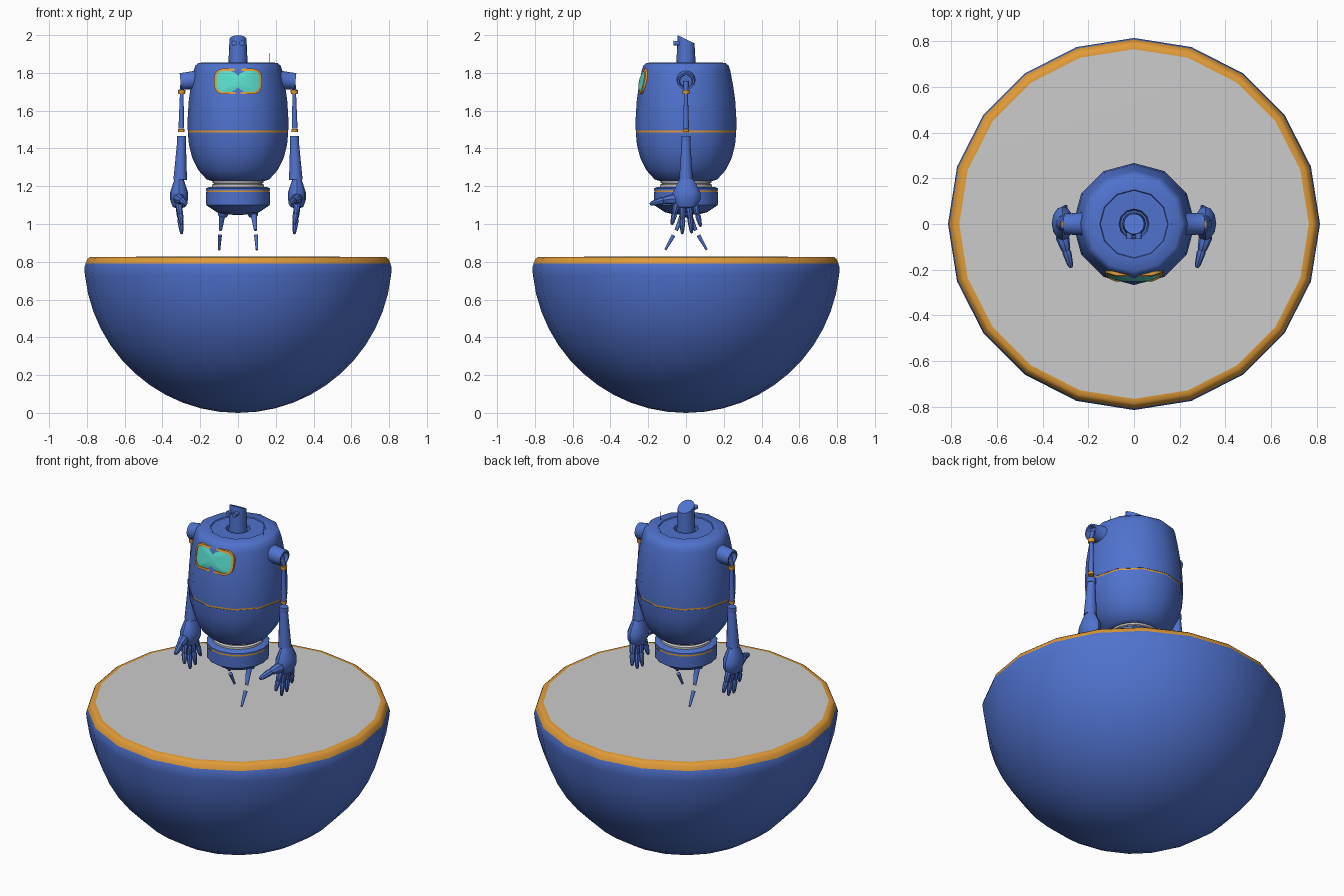
import bpy, bmesh
from math import sin, cos, pi, radians, sqrt
from mathutils import Vector, Matrix

if "Cube" in bpy.data.objects:
    bpy.data.objects.remove(bpy.data.objects["Cube"])


def material(name, rgb):
    m = bpy.data.materials.new(name)
    m.diffuse_color = (*rgb, 1)
    m.use_nodes = True
    m.node_tree.nodes["Principled BSDF"].inputs["Base Color"].default_value = m.diffuse_color
    return m


BLUE = material("blue_paint", (0.08, 0.17, 0.62))
ORANGE = material("orange_trim", (0.75, 0.33, 0.04))
TEAL = material("teal_glass", (0.10, 0.72, 0.60))


def finish(name, bm, mat):
    bmesh.ops.recalc_face_normals(bm, faces=bm.faces)
    me = bpy.data.meshes.new(name)
    bm.to_mesh(me)
    bm.free()
    ob = bpy.data.objects.new(name, me)
    bpy.context.collection.objects.link(ob)
    if mat:
        me.materials.append(mat)
    return ob


def lathe(name, profile, mat, sides=12, matrix=None):
    """Spin a (radius, height) profile about z."""
    bm = bmesh.new()
    rings = []
    for r, z in profile:
        n = sides if r > 1e-5 else 1
        rings.append([bm.verts.new((r * cos(2 * pi * i / sides), r * sin(2 * pi * i / sides), z))
                      for i in range(n)])
    for a, b in zip(rings, rings[1:]):
        for i in range(sides):
            quad = [a[i % len(a)], a[(i + 1) % len(a)], b[(i + 1) % len(b)], b[i % len(b)]]
            face = list(dict.fromkeys(quad))
            if len(face) > 2:
                bm.faces.new(face)
    if matrix:
        bm.transform(matrix)
    return finish(name, bm, mat)


def aim(p, q):
    p, q = Vector(p), Vector(q)
    return Matrix.Translation(p) @ (q - p).to_track_quat('Z', 'Y').to_matrix().to_4x4()


def rod(name, p, q, r1, r2, mat=BLUE, sides=10):
    length = (Vector(q) - Vector(p)).length
    return lathe(name, [(0, 0), (r1, 0), (r2, length), (0, length)], mat, sides, aim(p, q))


def capsule(name, p, q, r1, r2, sides=8):
    n = (Vector(q) - Vector(p)).length
    prof = [(0, 0), (r1 * .75, n * .05), (r1, n * .2), (r2, n * .82), (r2 * .6, n * .97), (0, n)]
    return lathe(name, prof, BLUE, sides, aim(p, q))


# Bowl base with trimmed rim and flat deck
R = 0.815
bowl = [(R * sin(radians(a)), R * (1 - cos(radians(a)))) for a in range(0, 85, 7)]
lathe("bowl", bowl + [(.814, .765), (.807, .79)], BLUE, 20)
lathe("bowl_rim", [(.807, .79), (.797, .815), (.785, .825), (.765, .826)], ORANGE, 20)
lathe("bowl_deck", [(.765, .826), (.4, .827), (0, .827)], None, 20)

# Barrel torso in two shells with an orange seam
UPPER = [(.266, 1.495), (.267, 1.55), (.261, 1.65), (.25, 1.73), (.235, 1.81), (.225, 1.84), (.208, 1.853)]
lathe("torso_lower", [(0, 1.485), (.266, 1.485), (.26, 1.42), (.242, 1.35), (.21, 1.285),
                      (.165, 1.235), (.14, 1.228), (0, 1.228)], BLUE)
lathe("torso_upper", [(0, 1.495)] + UPPER + [(.15, 1.856), (.147, 1.85), (.066, 1.85),
                                             (.06, 1.81), (0, 1.81)], BLUE)
lathe("torso_seam", [(.264, 1.484), (.264, 1.496)], ORANGE)

# Waist and pelvis
lathe("waist", [(.12, 1.235), (.135, 1.23), (.135, 1.218), (.125, 1.214), (.137, 1.208), (.137, 1.19)], None, 20)
lathe("pelvis_upper", [(0, 1.195), (.15, 1.197), (.17, 1.188), (.17, 1.178)], BLUE, 16)
lathe("pelvis_band", [(.167, 1.18), (.167, 1.168)], ORANGE, 16)
lathe("pelvis_lower", [(.17, 1.17), (.168, 1.10), (.112, 1.062), (.06, 1.05), (0, 1.048)], BLUE, 16)

# Periscope head with slanted top and two eyes
head = lathe("head", [(.052, 1.80), (.05, 1.87), (.045, 1.95), (0, 1.95)], BLUE, 16)
for v in head.data.vertices:
    if v.co.z > 1.94:
        v.co.z = 1.978 - .48 * v.co.y
for s in (-1, 1):
    rod("eye", (s * .02, -.03, 1.957), (s * .02, -.066, 1.957), .012, .014)
rod("antenna", (.165, 0, 1.84), (.165, 0, 1.905), .0015, .001, BLUE, 6)


# Window wrapped on the torso
def torso_radius(z):
    for (r0, z0), (r1, z1) in zip(UPPER, UPPER[1:]):
        if z <= z1:
            return r0 + (r1 - r0) * (z - z0) / (z1 - z0)
    return UPPER[-1][0]


def window_ring(bm, grow, lift, scale=1):
    w, h, c, ring = .114 + grow, .056 + grow, .036 + grow, []
    for k in range(4):
        sx, sz = (1, -1, -1, 1)[k], (1, 1, -1, -1)[k]
        for j in range(6):
            a = pi / 2 * (k + j / 5)
            x = scale * (sx * (w - c) + c * cos(a))
            z = 1.755 + sz * (h - c) + c * sin(a) if scale == 1 else \
                1.755 + scale * (sz * (h - c) + c * sin(a))
            r = torso_radius(z) + lift
            ring.append(bm.verts.new((x, -sqrt(r * r - x * x), z)))
    return ring


def window(name, steps, mat, close):
    bm = bmesh.new()
    rings = [window_ring(bm, *s) for s in steps]
    for a, b in zip(rings, rings[1:]):
        for i in range(len(a)):
            j = (i + 1) % len(a)
            bm.faces.new((a[i], a[j], b[j], b[i]))
    if close:
        bm.faces.new(rings[-1])
    finish(name, bm, mat)


window("window_frame", [(.012, -.02), (.012, .008), (0, .008), (0, -.004)], ORANGE, False)
window("window_glass", [(0, .003), (0, .004, .75), (0, .004, .5), (0, .004, .25), (0, .004, .08)], TEAL, True)

# Arms, hands and legs on both sides
for s, side in ((-1, "left_"), (1, "right_")):
    def P(x, y, z):
        return (s * x, y, z)

    # Hollow shoulder cup
    lathe(side + "shoulder", [(0, 0), (.058, 0), (.058, .02), (.05, .03), (.045, .11), (.036, .11), (.032, .085),
                              (0, .085)], BLUE, 14, aim(P(.195, 0, 1.765), P(.3, 0, 1.755)))
    # Arm segments
    rod(side + "arm_cap", P(.298, 0, 1.71), P(.298, 0, 1.688), .02, .018, ORANGE)
    rod(side + "shoulder_pin", P(.29, 0, 1.755), P(.298, 0, 1.705), .014, .012)
    rod(side + "upper_arm", P(.298, 0, 1.69), P(.3, 0, 1.505), .010, .016)
    rod(side + "elbow_ring", P(.3, 0, 1.503), P(.3, 0, 1.488), .017, .017, ORANGE)
    rod(side + "elbow_collar", P(.299, 0, 1.467), P(.299, 0, 1.437), .025, .025, BLUE, 12)
    rod(side + "forearm", P(.299, 0, 1.437), P(.306, 0, 1.235), .023, .036, BLUE, 12)
    # Palm
    lathe(side + "palm", [(0, 1.24), (.5, 1.237), (.7, 1.21), (1, 1.165), (1, 1.13), (.7, 1.09), (0, 1.08)],
          BLUE, 12, Matrix.Translation(P(.312, .003, 0)) @ Matrix.Diagonal((.048, .074, 1, 1)))
    # Fingers and thumb
    for y0, y1, tip in ((-.048, -.075, .995), (-.018, -.02, .945), (.014, .03, .95), (.045, .078, .985)):
        a, b = Vector(P(.315, y0, 1.115)), Vector(P(.298, y1, tip))
        capsule(side + "finger_base", a, a.lerp(b, .55), .018, .016)
        capsule(side + "finger_tip", a.lerp(b, .48), b, .016, .010)
    capsule(side + "thumb_base", P(.318, -.04, 1.135), P(.295, -.125, 1.125), .03, .021)
    capsule(side + "thumb_tip", P(.298, -.11, 1.128), P(.275, -.192, 1.105), .02, .013)
    # Striding legs, one forward and one back
    rod(side + "hip", P(.075, 0, 1.075), P(.082, -s * .012, 1.045), .032, .026)
    rod(side + "upper_leg", P(.083, -s * .015, 1.05), P(.093, -s * .052, .967), .017, .009)
    rod(side + "lower_leg", P(.096, -s * .066, .94), P(.1, -s * .11, .863), .011, .006)

bpy.ops.object.select_all(action='SELECT')
bpy.context.view_layer.objects.active = head
bpy.ops.object.shade_smooth_by_angle(angle=radians(38))
